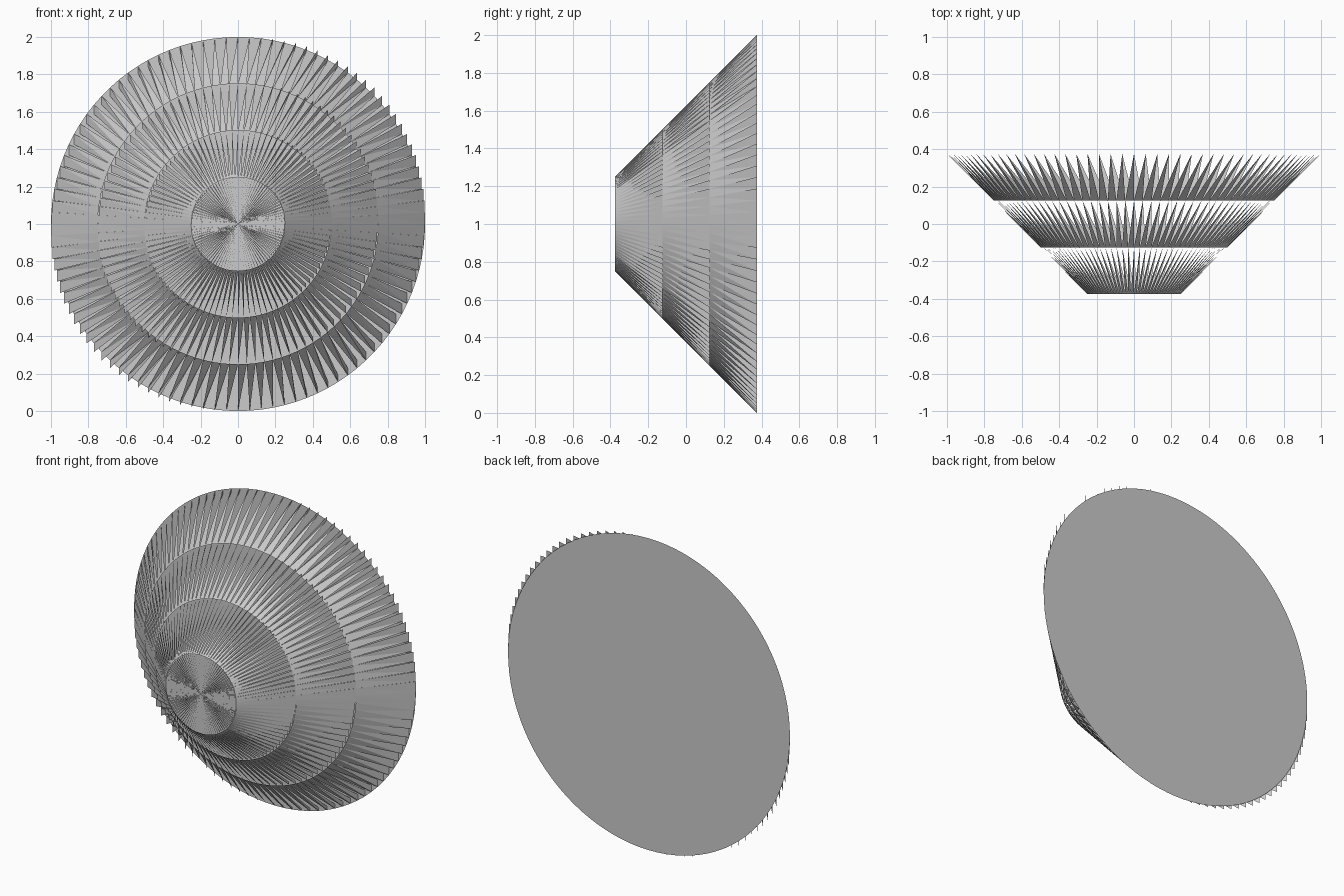
import bpy, bmesh
from math import cos, sin, tau

if "Cube" in bpy.data.objects:
    bpy.data.objects.remove(bpy.data.objects["Cube"])

SEGMENTS = 100
CENTRE_Z = 1.0

grey = bpy.data.materials.new("plain_grey")
grey.use_nodes = True
grey.diffuse_color = (0.6, 0.6, 0.6, 1)
grey.node_tree.nodes["Principled BSDF"].inputs["Base Color"].default_value = (0.6, 0.6, 0.6, 1)


def make_object(name, bm):
    mesh = bpy.data.meshes.new(name)
    bm.to_mesh(mesh)
    bm.free()
    mesh.materials.append(grey)
    obj = bpy.data.objects.new(name, mesh)
    bpy.context.collection.objects.link(obj)


def pleated_band(name, r_in, y_in, r_out, y_out):
    """Ring of wedges, each with a fin whose outer corner is lifted straight up or down."""
    bm = bmesh.new()
    for i in range(SEGMENTS):
        a, b = tau * i / SEGMENTS, tau * (i + 1) / SEGMENTS

        def point(r, y, ax, az):
            return bm.verts.new((r * cos(ax), y, CENTRE_Z + r * sin(az)))

        in_a, in_b = point(r_in, y_in, a, a), point(r_in, y_in, b, b)
        out_a, fin_tip = point(r_out, y_out, a, a), point(r_out, y_out, a, b)
        if r_in > 0:
            bm.faces.new((in_a, out_a, in_b))
        bm.faces.new((in_b, out_a, fin_tip))
    make_object(name, bm)


# Front disc and three flaring bands
pleated_band("front_disc", 0, -0.375, 0.25, -0.375)
pleated_band("front_band", 0.25, -0.375, 0.5, -0.125)
pleated_band("middle_band", 0.5, -0.125, 0.75, 0.125)
pleated_band("back_band", 0.75, 0.125, 1.0, 0.375)

# Flat back disc
bm = bmesh.new()
rim = [bm.verts.new((cos(tau * i / SEGMENTS), 0.375, CENTRE_Z + sin(tau * i / SEGMENTS)))
       for i in range(SEGMENTS)]
bm.faces.new(reversed(rim))
make_object("back_disc", bm)
